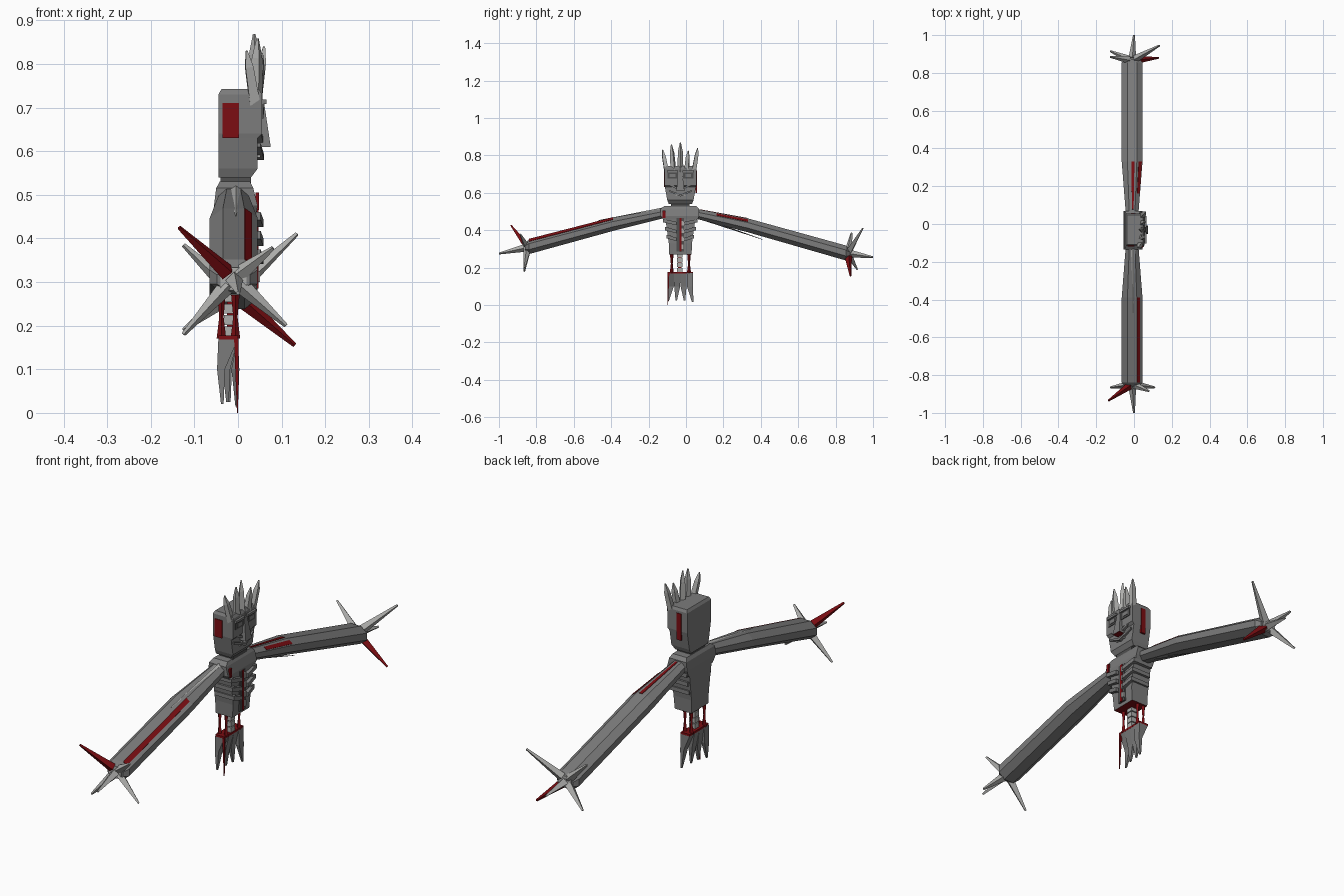
import bpy
import bmesh
from mathutils import Vector, Matrix

cube = bpy.data.objects.get("Cube")
if cube:
    bpy.data.objects.remove(cube, do_unlink=True)


def material(name, r, g, b):
    m = bpy.data.materials.new(name)
    m.use_nodes = True
    m.diffuse_color = (r, g, b, 1)
    m.node_tree.nodes["Principled BSDF"].inputs["Base Color"].default_value = (r, g, b, 1)
    return m


STONE = material("stone grey", .2, .2, .2)
DARK = material("dark grey", .08, .08, .08)
BONE = material("pale bone", .42, .42, .41)
RED = material("blood red", .2, .004, .006)
CY = -.03  # middle line of the body in y


def finish(name, bm, *mats):
    bmesh.ops.recalc_face_normals(bm, faces=bm.faces)
    mesh = bpy.data.meshes.new(name)
    bm.to_mesh(mesh)
    bm.free()
    for m in mats:
        mesh.materials.append(m)
    obj = bpy.data.objects.new(name, mesh)
    bpy.context.collection.objects.link(obj)
    return obj


def loft(name, rings, *mats, rule=None):
    """Skin equal-length rings of points and cap both ends."""
    bm = bmesh.new()
    vs = [[bm.verts.new(p) for p in ring] for ring in rings]
    n = len(vs[0])
    for a, b in zip(vs, vs[1:]):
        for i in range(n):
            bm.faces.new((a[i], a[(i + 1) % n], b[(i + 1) % n], b[i]))
    bm.faces.new(vs[0])
    bm.faces.new(vs[-1])
    bmesh.ops.recalc_face_normals(bm, faces=bm.faces)
    if rule:
        for f in bm.faces:
            f.material_index = int(rule(f))
    return finish(name, bm, *mats)


def rect(x0, x1, y0, y1, z):
    return [(x0, y0, z), (x1, y0, z), (x1, y1, z), (x0, y1, z)]


def box(name, x0, x1, y0, y1, z0, z1, mat):
    return loft(name, [rect(x0, x1, y0, y1, z0), rect(x0, x1, y0, y1, z1)], mat)


def spike(name, a, b, r, mat, tip=.004, flat=1):
    """Four-sided tapering spike from a to b."""
    a, b = Vector(a), Vector(b)
    d = b - a
    bm = bmesh.new()
    bmesh.ops.create_cone(bm, cap_ends=True, segments=4, radius1=r, radius2=tip, depth=d.length)
    turn = d.to_track_quat('Z', 'Y').to_matrix().to_4x4()
    place = Matrix.Translation((a + b) / 2) @ turn @ Matrix.Diagonal((1, flat, 1, 1))
    bmesh.ops.transform(bm, matrix=place, verts=bm.verts)
    return finish(name, bm, mat)


# Head, with a bevelled crown and a narrower chin
def head_ring(x0, x1, w, z):
    return rect(x0, x1, CY - w, CY + w, z)


loft("head", [head_ring(-.045, .03, .062, .54), head_ring(-.045, .045, .07, .56),
              head_ring(-.045, .045, .083, .63), head_ring(-.045, .055, .085, .64),
              head_ring(-.045, .055, .085, .73), head_ring(-.038, .048, .078, .742)], STONE)
box("neck", -.04, .03, CY - .05, CY + .05, .51, .55, DARK)
box("right_head_patch", -.035, .002, CY - .088, CY - .08, .63, .71, RED)
box("left_head_patch", -.015, .008, CY + .08, CY + .088, .60, .72, RED)

# Nose with a red underside
loft("nose", [rect(.04, .075, CY - .022, CY + .022, .61), rect(.045, .06, CY - .01, CY + .01, .71)],
     STONE, RED, rule=lambda f: f.normal.z < -.9)

# Eyes, brows and lips
for side, s in (("right", -1), ("left", 1)):
    y = CY + s * .042
    box(side + "_eye_socket", .053, .058, y - .028, y + .028, .675, .71, DARK)
    box(side + "_eye", .055, .060, y - .015, y + .015, .684, .70, STONE)
    box(side + "_brow", .05, .065, y - .03, y + .03, .708, .718, STONE)
    for z, drop in ((.645, .035), (.61, .03)):
        outer, inner = CY + s * .07, CY
        loft(side + "_lip", [
            [(.04, outer, z), (.052, outer, z), (.052, outer, z + .008), (.04, outer, z + .008)],
            [(.04, inner, z - drop), (.06, inner, z - drop), (.06, inner, z - drop + .012),
             (.04, inner, z - drop + .012)]], STONE)
    box(side + "_tooth", .04, .052, CY + s * .018 - .008, CY + s * .018 + .008, .585, .60, BONE)

# Crown of spikes
for x, y, z in ((.02, -.125, .83), (.045, -.078, .858), (.037, -.03, .868),
                (.055, .012, .825), (.06, .063, .84)):
    base = Vector((.04, CY + (y - CY) * .75, .70))
    mid = base.lerp(Vector((x, y, z)), .72)
    spike("crown_spike", base, mid, .017, BONE, .013)
    spike("crown_tip", mid, (x, y, z), .013, BONE, .003)

# Shoulders and tapered chest, with a red underside
loft("shoulders", [rect(-.052, .04, -.115, .055, .445), rect(-.055, .045, -.135, .07, .475),
                   rect(-.05, .035, -.135, .07, .515), rect(-.042, .028, -.115, .055, .53)], STONE)
loft("chest", [rect(-.048, .035, CY - .06, CY + .06, .27), rect(-.05, .04, CY - .062, CY + .062, .33),
               rect(-.052, .042, CY - .08, CY + .08, .46)],
     STONE, RED, rule=lambda f: f.normal.z < -.9)
box("breast_slot", .034, .044, CY - .02, CY + .02, .285, .465, DARK)
box("breast_stripe", .04, .047, CY - .006, CY + .006, .285, .465, RED)
for i in range(4):
    z = .30 + i * .042
    box("breast_bone", .038, .051, CY + .006, CY + .018, z, z + .024, BONE)
box("right_shoulder_wound", .04, .048, -.125, -.11, .465, .505, RED)

# Ribs: slanting bars wrapped round each side
for s in (-1, 1):
    for i, z in enumerate((.445, .402, .36)):
        w = .092 - i * .009

        def bar(x, y, dz):
            return [(x - .012, CY + s * y, z + dz - .009), (x + .008, CY + s * y, z + dz - .009),
                    (x + .008, CY + s * y, z + dz + .009), (x - .012, CY + s * y, z + dz + .009)]
        loft("rib_front", [bar(.05, .02, -.01), bar(.044, w, .006)], STONE)
        y0, y1 = sorted((CY + s * (w - .02), CY + s * w))
        box("rib_side", -.045, .05, y0, y1, z - .003, z + .015, STONE)

# Spine, red rods and hip plate
for i in range(4):
    z = .176 + i * .026
    box("vertebra", -.032, -.002, CY - .018, CY + .012, z, z + .022, BONE)
box("spinal_cord", -.025, -.008, CY - .012, CY + .006, .17, .28, RED)
for y in (CY - .046, CY + .046):
    for x in (-.038, -.006):
        spike("rod_upper", (x, y, .285), (x, y, .22), .011, RED, .005)
        spike("rod_lower", (x, y, .17), (x, y, .22), .011, RED, .005)
box("hip_plate", -.045, 0, CY - .068, CY + .068, .168, .177, RED)

# Hanging blades under the hips
for i, (x, z) in enumerate(((-.036, .02), (-.024, .025), (-.02, .025), (-.003, .015))):
    y = CY + (i - 1.5) * .034
    t = CY + (i - 1.5) * .044
    loft("hip_blade", [rect(-.045, 0, y - .017, y + .017, .17),
                       rect(x - .012, x + .006, y - .016, y + .016, .10),
                       rect(x - .003, x + .003, t - .004, t + .004, z)], STONE)
spike("red_hip_spike", (-.004, -.094, .17), (-.001, -.097, 0), .007, RED, .002)


# Arms: eight-sided lofts
def octagon(y, z, w, h):
    half = [(.45, 1), (1, .4), (1, -.4), (.45, -1)]
    pts = half + [(-a, -b) for a, b in half]
    return [Vector((-.01 + a * w, y, z + b * h)) for a, b in pts]


def arm_patch(name, ring_a, ring_b, edge, lo, hi, start=0, end=1):
    """Thin red plate lying on one long face of an arm."""
    i, j = edge, (edge + 1) % 8

    def across(t, u):
        a = ring_a[i].lerp(ring_b[i], t)
        b = ring_a[j].lerp(ring_b[j], t)
        return a.lerp(b, u)
    quad = [across(start, lo), across(start, hi), across(end, hi), across(end, lo)]
    n = (quad[1] - quad[0]).cross(quad[3] - quad[0]).normalized()
    if n.z < 0:
        n = -n
    loft(name, [[p - n * .002 for p in quad], [p + n * .002 for p in quad]], RED)


left = [octagon(.05, .488, .033, .026), octagon(.33, .426, .055, .037),
        octagon(.855, .278, .055, .04), octagon(.875, .272, .038, .026)]
right = [octagon(-.11, .492, .033, .026), octagon(-.39, .432, .055, .036),
         octagon(-.84, .312, .055, .04), octagon(-.86, .306, .038, .026)]
loft("left_arm", left, STONE)
loft("right_arm", right, STONE)
arm_patch("left_arm_front_stripe", left[0], left[1], 0, .3, .85, .4, 1)
arm_patch("left_arm_top_stripe", left[0], left[1], 7, .45, .75, .1, 1)
arm_patch("right_arm_stripe", right[1], right[2], 0, 0, .55)

# Loose splinters along the arms
spike("right_arm_splinter", (-.005, -.12, .515), (-.005, -.47, .452), .014, BONE, .002, .5)
spike("left_arm_splinter", (-.005, .08, .463), (-.005, .41, .35), .014, STONE, .002, .5)

# Claws radiating from each arm end
claws = {
    "left": (Vector((-.01, .865, .277)), [
        ((.135, .945, .41), BONE), ((.13, .88, .155), RED), ((-.125, .885, .385), BONE),
        ((-.125, .915, .19), BONE), ((0, 1, .255), BONE)]),
    "right": (Vector((-.01, -.848, .308)), [
        ((.11, -.865, .2), BONE), ((-.125, -.865, .18), BONE), ((.08, -.885, .378), BONE),
        ((-.135, -.935, .425), RED), ((0, -1, .275), BONE)]),
}
for side, (hub, tips) in claws.items():
    box(side + "_palm", hub.x - .03, hub.x + .03, hub.y - .014, hub.y + .014,
        hub.z - .025, hub.z + .025, BONE)
    for tip, mat in tips:
        spike(side + "_claw", hub.lerp(Vector(tip), .12), tip, .02, mat, .005)
